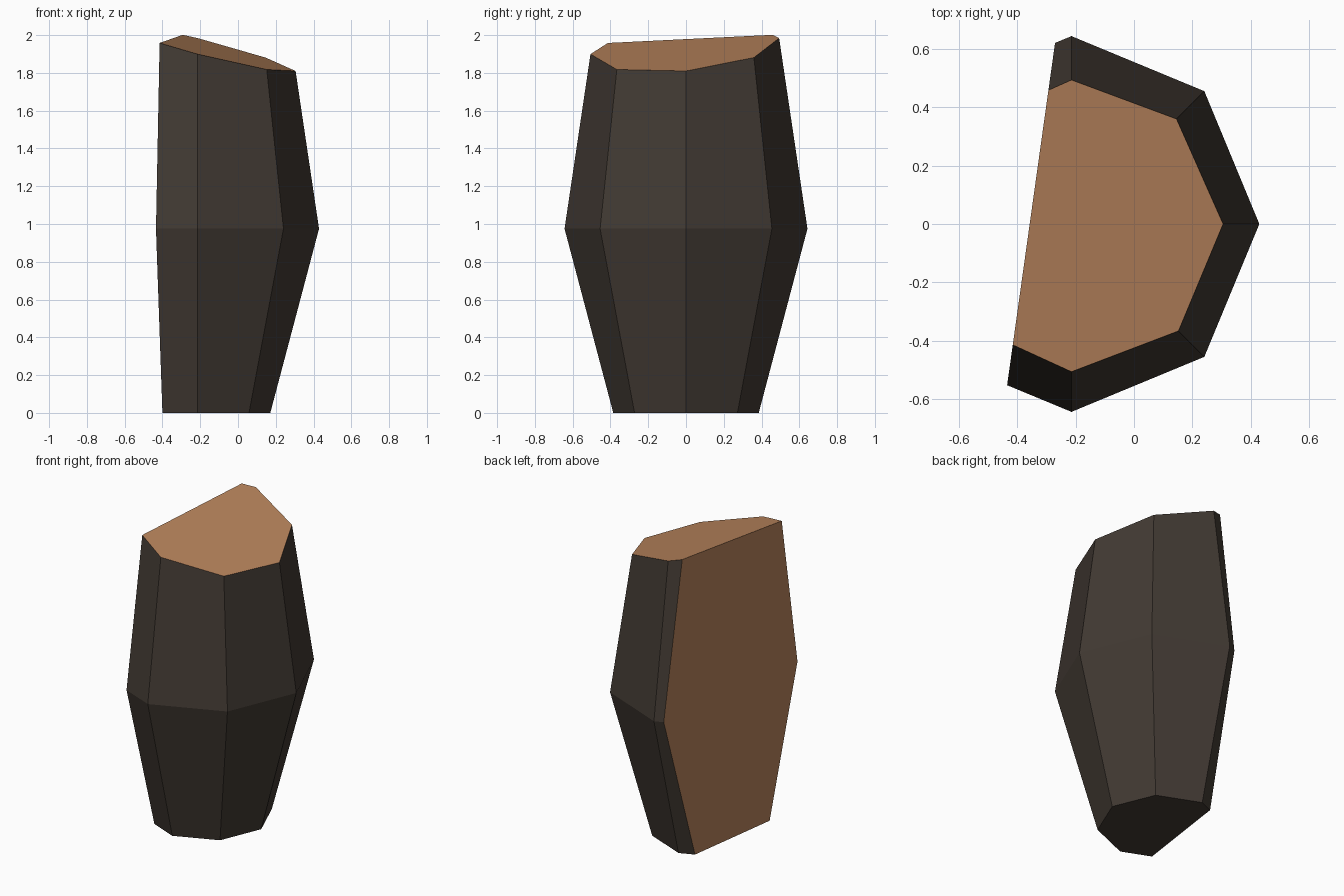
import bpy, bmesh, math
from mathutils import Vector

cube = bpy.data.objects.get("Cube")
if cube:
    bpy.data.objects.remove(cube)


def material(name, rgb):
    m = bpy.data.materials.new(name)
    m.use_nodes = True
    m.diffuse_color = (*rgb, 1)
    m.node_tree.nodes["Principled BSDF"].inputs["Base Color"].default_value = (*rgb, 1)
    return m


# Eight-sided tapered trunk, as rings of (radius, height)
CENTRE_X, SIDES = -0.214, 8
bm = bmesh.new()
rings = []
for radius, z in [(0.385, 0), (0.643, 0.975), (0.461, 2.2)]:
    angles = [2 * math.pi * i / SIDES for i in range(SIDES)]
    rings.append([bm.verts.new((CENTRE_X + radius * math.cos(a),
                                radius * math.sin(a), z)) for a in angles])
for low, high in zip(rings, rings[1:]):
    for i in range(SIDES):
        j = (i + 1) % SIDES
        bm.faces.new((low[i], low[j], high[j], high[i]))
bm.faces.new(rings[0][::-1])
bm.faces.new(rings[-1])


# Saw cuts: slice off the outer side and cap it with bare wood
def saw(point, normal):
    geom = bm.verts[:] + bm.edges[:] + bm.faces[:]
    cut = bmesh.ops.bisect_plane(bm, geom=geom, plane_co=point,
                                 plane_no=normal, clear_outer=True)
    edges = [e for e in cut["geom_cut"] if isinstance(e, bmesh.types.BMEdge)]
    cap = bmesh.ops.contextual_create(bm, geom=edges)["faces"]
    for face in cap:
        face.material_index = 1


saw(Vector((0.305, 0, 1.81)), Vector((0.255, -0.085, 1)).normalized())
saw(Vector((-0.357, 0, 1)), Vector((-1, 0.14, 0)).normalized())
bmesh.ops.recalc_face_normals(bm, faces=bm.faces[:])

mesh = bpy.data.meshes.new("split_log")
bm.to_mesh(mesh)
bm.free()
mesh.materials.append(material("dark_bark", (0.054, 0.042, 0.033)))
mesh.materials.append(material("cut_wood", (0.48, 0.23, 0.107)))
log = bpy.data.objects.new("split_log", mesh)
bpy.context.collection.objects.link(log)
